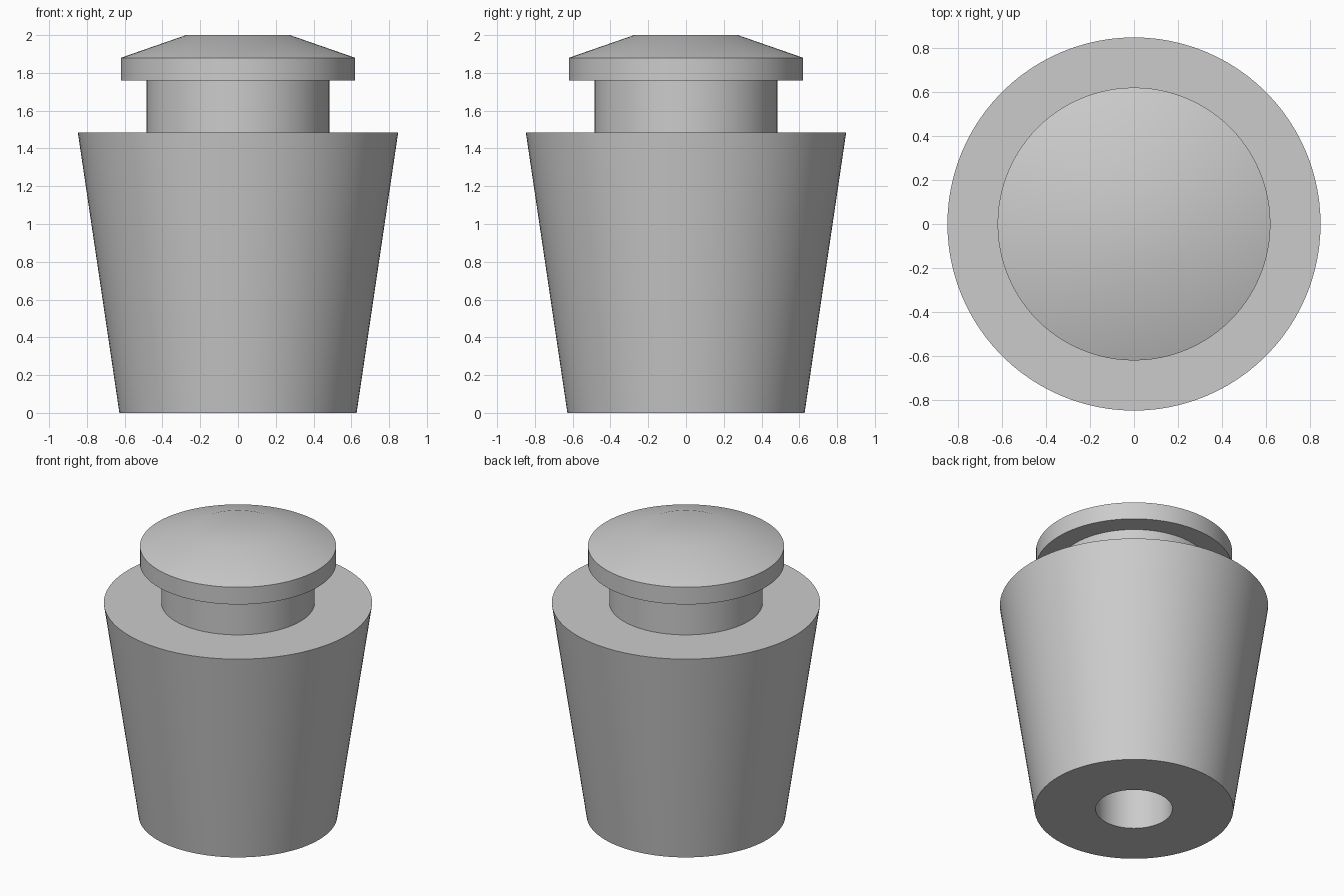
import bpy
import bmesh
from math import cos, sin, pi, radians

cube = bpy.data.objects.get("Cube")
if cube:
    bpy.data.objects.remove(cube, do_unlink=True)

SEGMENTS = 96

grey = bpy.data.materials.new("plain_grey")
grey.use_nodes = True
colour = (0.6, 0.6, 0.6, 1.0)
grey.diffuse_color = colour
grey.node_tree.nodes["Principled BSDF"].inputs["Base Color"].default_value = colour


def lathe(name, profile, close_start=False, close_end=False):
    """Turn (radius, height) points round the z axis; optionally close the ends."""
    bm = bmesh.new()
    angles = [2 * pi * i / SEGMENTS for i in range(SEGMENTS)]
    rings = [[bm.verts.new((r * cos(a), r * sin(a), z)) for a in angles]
             for r, z in profile]
    for low, high in zip(rings, rings[1:]):
        for i in range(SEGMENTS):
            j = (i + 1) % SEGMENTS
            bm.faces.new((low[i], low[j], high[j], high[i]))
    if close_start:
        bm.faces.new(rings[0][::-1])
    if close_end:
        bm.faces.new(rings[-1])

    mesh = bpy.data.meshes.new(name)
    bm.to_mesh(mesh)
    bm.free()
    mesh.materials.append(grey)
    mesh.shade_smooth()
    mesh.set_sharp_from_angle(angle=radians(30))
    obj = bpy.data.objects.new(name, mesh)
    bpy.context.collection.objects.link(obj)
    return obj


NECK = 0.485
SHOULDER = 1.485
RIM_BOTTOM = 1.76

# Tapered body with a blind bore in its base and a flat shoulder
lathe("tapered_body",
      [(0.243, 1.2), (0.243, 0), (0.628, 0), (0.848, SHOULDER), (NECK, SHOULDER)],
      close_start=True)

# Straight neck
lathe("neck", [(NECK, SHOULDER), (NECK, RIM_BOTTOM)])

# Overhanging cap with a bevelled top
lathe("cap",
      [(NECK, RIM_BOTTOM), (0.62, RIM_BOTTOM), (0.62, 1.88), (0.275, 2.0)],
      close_end=True)
